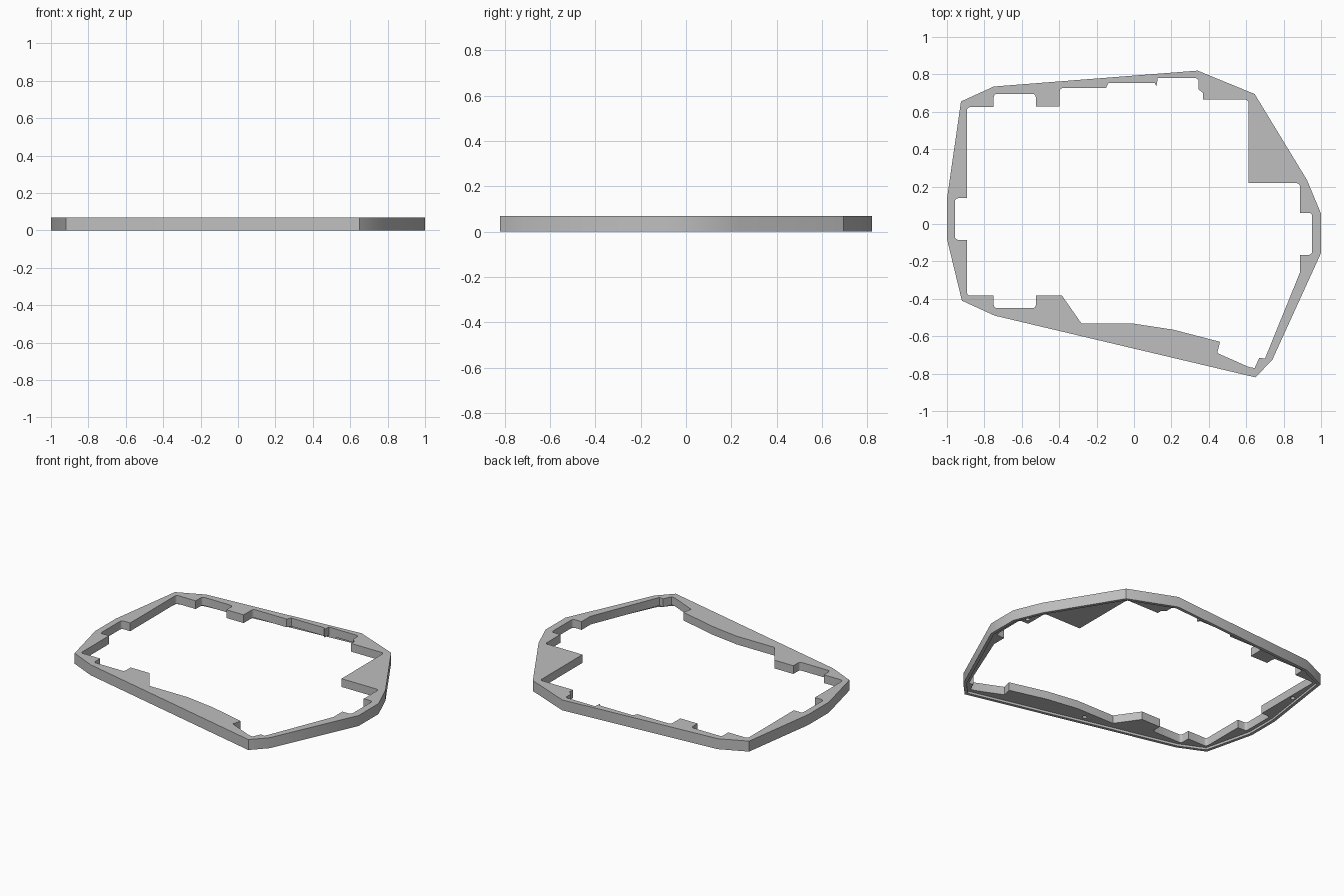
import bpy
import bmesh
import math
from mathutils import Vector

cube = bpy.data.objects.get("Cube")
if cube:
    bpy.data.objects.remove(cube, do_unlink=True)

TOP, UNDERSIDE, HOLE_CEILING = .07, .015, .045
RIM_WIDTH = .02

# Outer outline of the frame, clockwise from the back left corner
outer_points = [
    (-.925, .655), (-.75, .735), (.34, .82), (.645, .695), (.925, .235),
    (1, .055), (1, -.155), (.74, -.725), (.65, -.82), (-.745, -.49),
    (-.92, -.41), (-1, -.08), (-1, .135)]

# Stepped opening, clockwise: back, right, front, left
back_edge = [
    (-.893, .625), (-.75, .625), (-.75, .695), (-.525, .695), (-.525, .627),
    (-.397, .627), (-.397, .727), (-.15, .727), (-.135, .755), (.11, .755),
    (.12, .735), (.127, .78), (.345, .78), (.345, .72), (.37, .7),
    (.37, .665), (.612, .665)]
right_edge = [
    (.612, .218), (.887, .218), (.887, .06), (.952, .06), (.952, -.165),
    (.887, -.165), (.887, -.26)]
front_edge = [
    (.7, -.72), (.67, -.715), (.645, -.77), (.615, -.765), (.445, -.69),
    (.46, -.63), (.21, -.565), (0, -.533), (-.28, -.533), (-.385, -.383),
    (-.525, -.383), (-.525, -.45), (-.75, -.45), (-.75, -.383)]
left_edge = [
    (-.893, -.383), (-.893, -.085), (-.957, -.085), (-.957, .138), (-.893, .138)]

# Blind screw holes in the underside
screw_holes = [(-.918, .4), (.925, .1), (.57, .686), (-.1, -.585)]


def neighbours(points):
    """Yield each corner with the one before and the one after."""
    for i, point in enumerate(points):
        yield points[i - 1], point, points[(i + 1) % len(points)]


def inset(points, distance):
    """Move a clockwise outline inwards with mitred corners."""
    result = []
    for before, point, after in neighbours([Vector(p) for p in points]):
        a = (point - before).normalized()
        b = (after - point).normalized()
        normal_a = Vector((a.y, -a.x))
        normal_b = Vector((b.y, -b.x))
        mitre = (normal_a + normal_b).normalized()
        result.append(point + mitre * distance / mitre.dot(normal_a))
    return result


def round_pockets(points, radius, steps):
    """Round the square inside corners of a clockwise opening."""
    result = []
    for before, point, after in neighbours([Vector(p) for p in points]):
        a, b = before - point, after - point
        turn = a.x * b.y - a.y * b.x
        square = abs(a.normalized().dot(b.normalized())) < .05
        if turn > 0 and square and min(a.length, b.length) > radius * 2:
            start = point + a.normalized() * radius
            end = point + b.normalized() * radius
            centre = start + end - point
            for i in range(steps + 1):
                angle = math.pi / 2 * i / steps
                result.append(centre + (start - centre) * math.cos(angle)
                              + (end - centre) * math.sin(angle))
        else:
            result.append(point)
    return result


def circle(centre, radius, sides):
    return [Vector(centre) + Vector((math.cos(t), math.sin(t))) * radius
            for t in (math.tau * i / sides for i in range(sides))]


def add_loop(bm, points, z):
    """Make a closed ring of edges at one height."""
    verts = [bm.verts.new((p[0], p[1], z)) for p in points]
    edges = [bm.edges.new((v, verts[(i + 1) % len(verts)]))
             for i, v in enumerate(verts)]
    return verts, edges


def add_wall(bm, low, high):
    """Join two matching rings with upright quads."""
    a, b = low[0], high[0]
    for i in range(len(a)):
        j = (i + 1) % len(a)
        bm.faces.new((a[i], a[j], b[j], b[i]))


def fill(bm, *loops):
    """Fill the flat area between an outer ring and its openings."""
    edges = [edge for loop in loops for edge in loop[1]]
    bmesh.ops.triangle_fill(bm, edges=edges, use_beauty=True)


# Frame: plate with a stepped opening and a thin lip round the underside
opening = round_pockets(back_edge + right_edge + front_edge + left_edge, .017, 4)
lip = inset(outer_points, RIM_WIDTH)

bm = bmesh.new()
outer_top = add_loop(bm, outer_points, TOP)
outer_bottom = add_loop(bm, outer_points, 0)
lip_bottom = add_loop(bm, lip, 0)
lip_top = add_loop(bm, lip, UNDERSIDE)
opening_top = add_loop(bm, opening, TOP)
opening_bottom = add_loop(bm, opening, UNDERSIDE)

hole_mouths = []
for centre in screw_holes:
    mouth = add_loop(bm, circle(centre, .014, 16), UNDERSIDE)
    ceiling = add_loop(bm, circle(centre, .014, 16), HOLE_CEILING)
    add_wall(bm, mouth, ceiling)
    bm.faces.new(ceiling[0])
    hole_mouths.append(mouth)

fill(bm, outer_top, opening_top)
fill(bm, outer_bottom, lip_bottom)
fill(bm, lip_top, opening_bottom, *hole_mouths)
add_wall(bm, outer_bottom, outer_top)
add_wall(bm, lip_bottom, lip_top)
add_wall(bm, opening_bottom, opening_top)
bmesh.ops.recalc_face_normals(bm, faces=bm.faces)

mesh = bpy.data.meshes.new("case_frame")
bm.to_mesh(mesh)
bm.free()
frame = bpy.data.objects.new("case_frame", mesh)
bpy.context.collection.objects.link(frame)

# Plain grey material
grey = bpy.data.materials.new("plain_grey")
grey.use_nodes = True
colour = (.52, .52, .52, 1)
grey.diffuse_color = colour
grey.node_tree.nodes["Principled BSDF"].inputs["Base Color"].default_value = colour
mesh.materials.append(grey)

# Soft shading over the shallow outer bends, crisp edges elsewhere
bpy.ops.object.select_all(action='DESELECT')
frame.select_set(True)
bpy.context.view_layer.objects.active = frame
bpy.ops.object.shade_smooth_by_angle(angle=math.radians(30))
